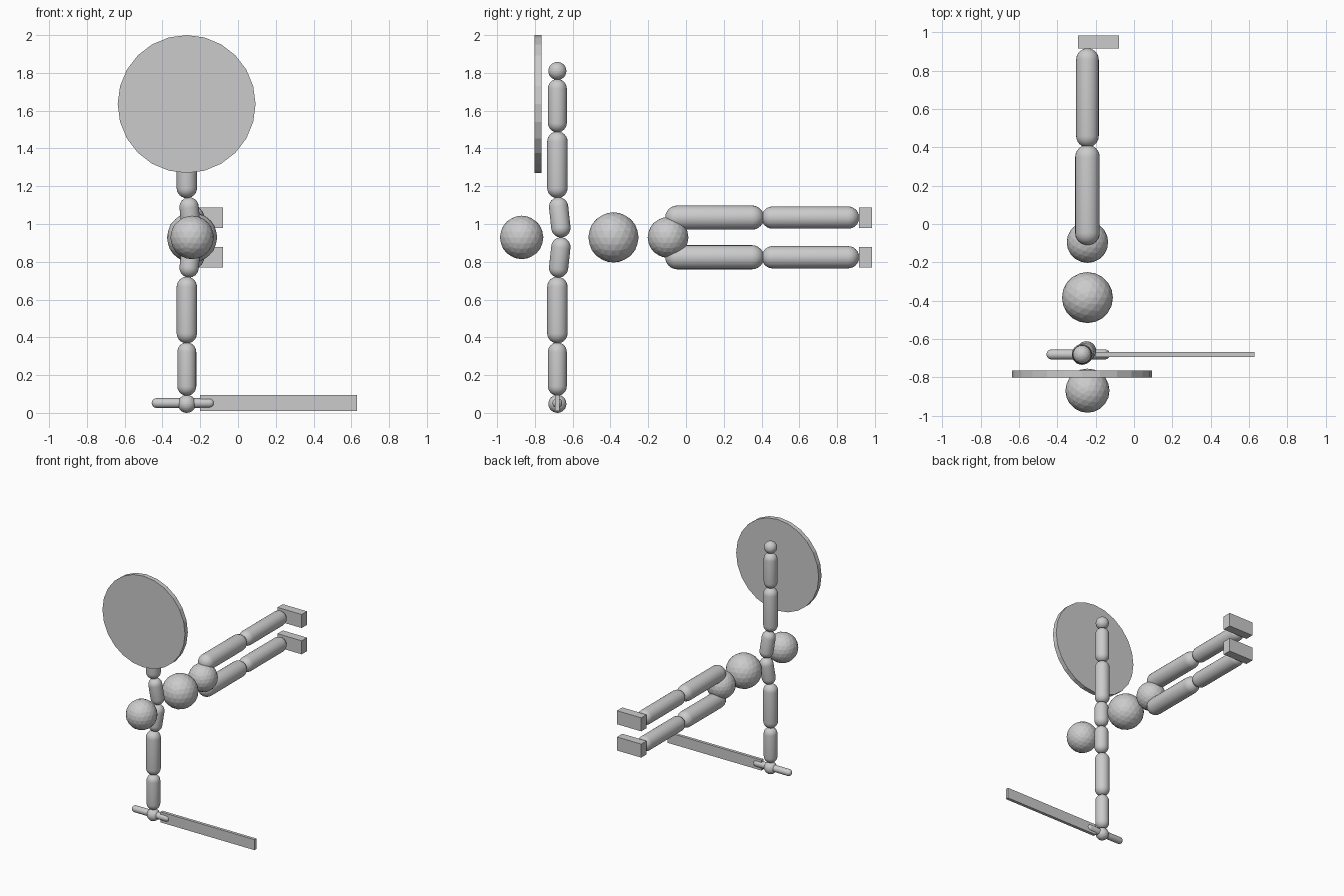
import bpy, bmesh
from math import pi, sin, cos
from mathutils import Vector, Matrix

if "Cube" in bpy.data.objects:
    bpy.data.objects.remove(bpy.data.objects["Cube"])

MID_X, MID_Z = -0.243, 0.929   # body axis (figure lies along y, sides mirrored in z)
ARM_X, ARM_Y = -0.271, -0.681


def finish(bm, name):
    bmesh.ops.recalc_face_normals(bm, faces=bm.faces)
    mesh = bpy.data.meshes.new(name)
    bm.to_mesh(mesh)
    bm.free()
    ob = bpy.data.objects.new(name, mesh)
    bpy.context.collection.objects.link(ob)
    return ob


def ball(name, centre, r):
    bm = bmesh.new()
    bmesh.ops.create_icosphere(bm, subdivisions=3, radius=r,
                               matrix=Matrix.Translation(centre))
    return finish(bm, name)


def box(name, lo, hi):
    lo, hi = Vector(lo), Vector(hi)
    bm = bmesh.new()
    bmesh.ops.create_cube(bm, size=1, matrix=Matrix.Translation((lo + hi) / 2)
                          @ Matrix.Diagonal((*(hi - lo), 1)))
    return finish(bm, name)


def capsule(name, a, b, r, sides=24, steps=6):
    """Round-ended limb whose tips touch points a and b."""
    a, b = Vector(a), Vector(b)
    axis = b - a
    half = axis.length / 2 - r
    angles = [i * pi / 2 / steps for i in range(steps + 1)]
    profile = [(r * sin(t), half + r * cos(t)) for t in angles]
    profile += [(x, -z) for x, z in reversed(profile)]
    bm = bmesh.new()
    vs = [bm.verts.new((x, 0, z)) for x, z in profile]
    es = [bm.edges.new(p) for p in zip(vs, vs[1:])]
    bmesh.ops.spin(bm, geom=vs + es, cent=(0, 0, 0), axis=(0, 0, 1),
                   angle=2 * pi, steps=sides)
    bmesh.ops.remove_doubles(bm, verts=bm.verts, dist=1e-4)
    turn = axis.to_track_quat('Z', 'Y').to_matrix().to_4x4()
    bm.transform(Matrix.Translation((a + b) / 2) @ turn)
    ob = finish(bm, name)
    ob.data.shade_smooth()
    return ob


# Head and trunk
ball("head", (MID_X, -0.87, MID_Z), 0.115)
ball("chest", (MID_X, -0.384, MID_Z), 0.133)
ball("pelvis", (MID_X, -0.095, MID_Z), 0.108)

# Limbs, once for each side of the body
for side, s in (("left", 1), ("right", -1)):
    def z(d):
        return MID_Z + s * d

    capsule(side + "_shoulder", (-0.264, -0.680, z(0.212)), (-0.243, -0.657, z(0.0)), 0.051)
    capsule(side + "_upper_arm", (ARM_X, ARM_Y, z(0.208)), (ARM_X, ARM_Y, z(0.561)), 0.054)
    capsule(side + "_forearm", (ARM_X, ARM_Y, z(0.556)), (ARM_X, ARM_Y, z(0.838)), 0.05)
    ball(side + "_hand", (ARM_X, ARM_Y, z(0.881)), 0.048)

    capsule(side + "_thigh", (MID_X, -0.11, z(0.105)), (MID_X, 0.413, z(0.105)), 0.064)
    capsule(side + "_shin", (MID_X, 0.40, z(0.105)), (MID_X, 0.917, z(0.105)), 0.059)
    box(side + "_foot", (-0.293, 0.917, z(0.105) - 0.054), (-0.079, 0.984, z(0.105) + 0.054))

# Round shield
bm = bmesh.new()
bmesh.ops.create_cone(bm, cap_ends=True, segments=24, radius1=0.365, radius2=0.365, depth=0.036,
                      matrix=Matrix.Translation((-0.272, -0.784, 1.635))
                      @ Matrix.Rotation(pi / 2, 4, 'X'))
finish(bm, "shield")

# Sword
capsule("sword_grip", (-0.457, ARM_Y, 0.052), (-0.125, ARM_Y, 0.052), 0.026, 16, 4)
box("sword_blade", (-0.20, ARM_Y - 0.012, 0.01), (0.63, ARM_Y + 0.012, 0.094))
